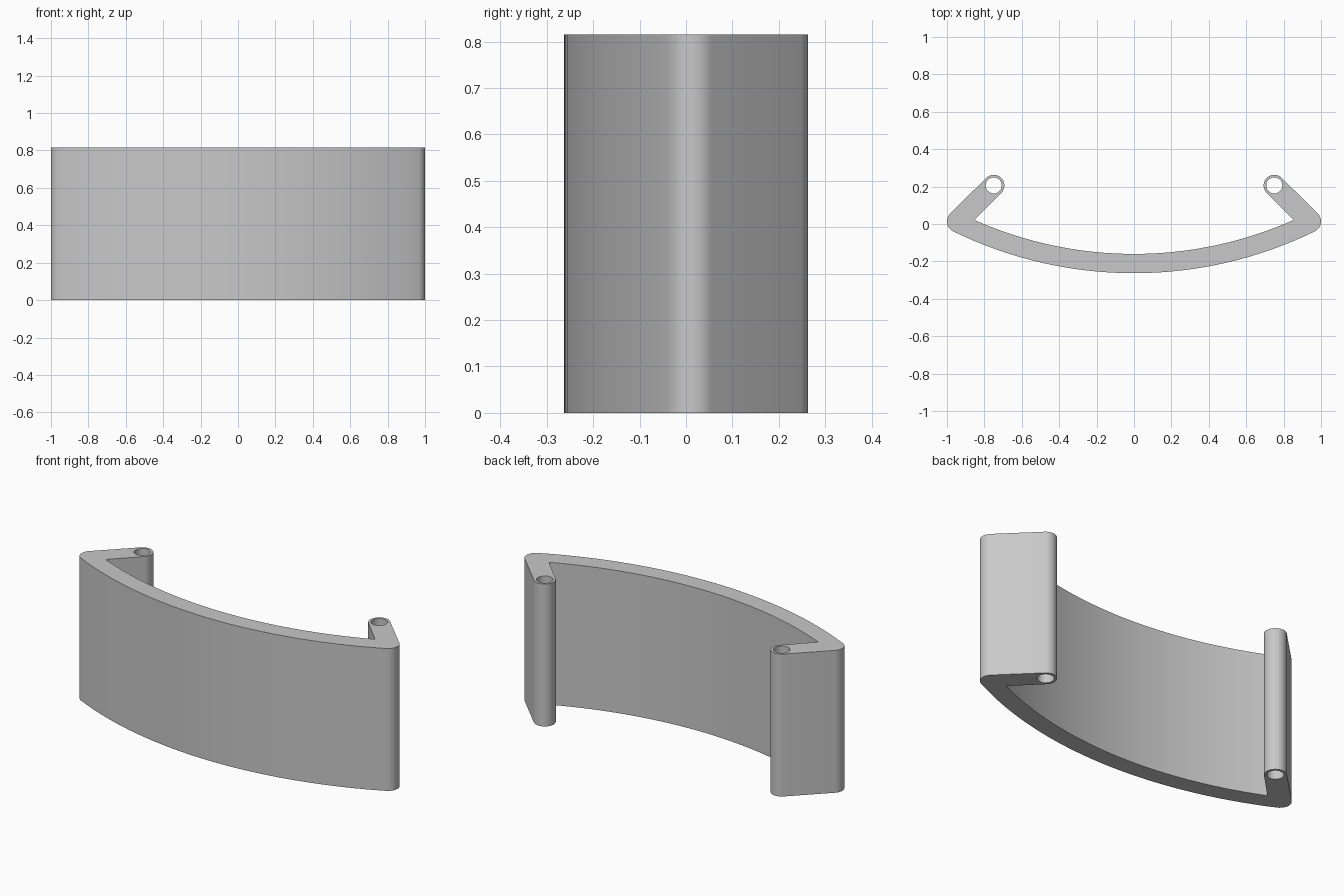
import bpy
import bmesh
from math import sin, cos, asin, radians, tau
from mathutils import Vector

cube = bpy.data.objects.get("Cube")
if cube:
    bpy.data.objects.remove(cube, do_unlink=True)

HEIGHT = 0.815
BOW = Vector((0, 1.937))         # centre of the bowed wall
OUTER, INNER = 2.2, 2.097        # wall radii
CORNER, CORNER_R = Vector((0.941, 0.014)), 0.059
KNOB, KNOB_R, HOLE_R = Vector((0.75, 0.206)), 0.057, 0.043


def arc(centre, radius, start, end, steps):
    """Points on an arc, angles in degrees."""
    angles = [radians(start + (end - start) * i / steps) for i in range(steps + 1)]
    return [centre + radius * Vector((cos(a), sin(a))) for a in angles]


def mirrored(points):
    return [Vector((-p.x, p.y)) for p in reversed(points)]


# Half outline: outer wall, rounded corner, hooked arm, round end, inner wall
corner_angle = -90 + asin(CORNER.x / (OUTER - CORNER_R)) * 360 / tau
inner_angle = -90 + asin(0.853 / INNER) * 360 / tau
half = arc(BOW, OUTER, -90, corner_angle, 16)
half += arc(CORNER, CORNER_R, corner_angle, 45, 10)[1:]
half += arc(KNOB, KNOB_R, 45, 225, 18)
half += arc(BOW, INNER, inner_angle, -90, 16)
outline = half + mirrored(half)[1:-1]

# Screw hole in each round end
hole = arc(KNOB, HOLE_R, 0, 360, 32)[:-1]

# Fill the profile and extrude it upwards
bm = bmesh.new()
edges = []
for loop in (outline, hole, mirrored(hole)):
    verts = [bm.verts.new((p.x, p.y, 0)) for p in loop]
    edges += [bm.edges.new((v, verts[i - 1])) for i, v in enumerate(verts)]
bmesh.ops.triangle_fill(bm, use_beauty=True, edges=edges, normal=(0, 0, 1))
result = bmesh.ops.extrude_face_region(bm, geom=bm.faces[:], use_keep_orig=True)
top = [g for g in result["geom"] if isinstance(g, bmesh.types.BMVert)]
bmesh.ops.translate(bm, verts=top, vec=(0, 0, HEIGHT))
bmesh.ops.recalc_face_normals(bm, faces=bm.faces[:])

mesh = bpy.data.meshes.new("curved_clip_bracket")
bm.to_mesh(mesh)
bm.free()
bracket = bpy.data.objects.new("curved_clip_bracket", mesh)
bpy.context.collection.objects.link(bracket)

# Plain grey material
grey = bpy.data.materials.new("light_grey")
grey.use_nodes = True
colour = (0.58, 0.58, 0.58, 1)
grey.diffuse_color = colour
grey.node_tree.nodes["Principled BSDF"].inputs["Base Color"].default_value = colour
mesh.materials.append(grey)

# Smooth curves with crisp rims
bpy.ops.object.select_all(action="DESELECT")
bracket.select_set(True)
bpy.context.view_layer.objects.active = bracket
bpy.ops.object.shade_smooth_by_angle(angle=radians(30))
